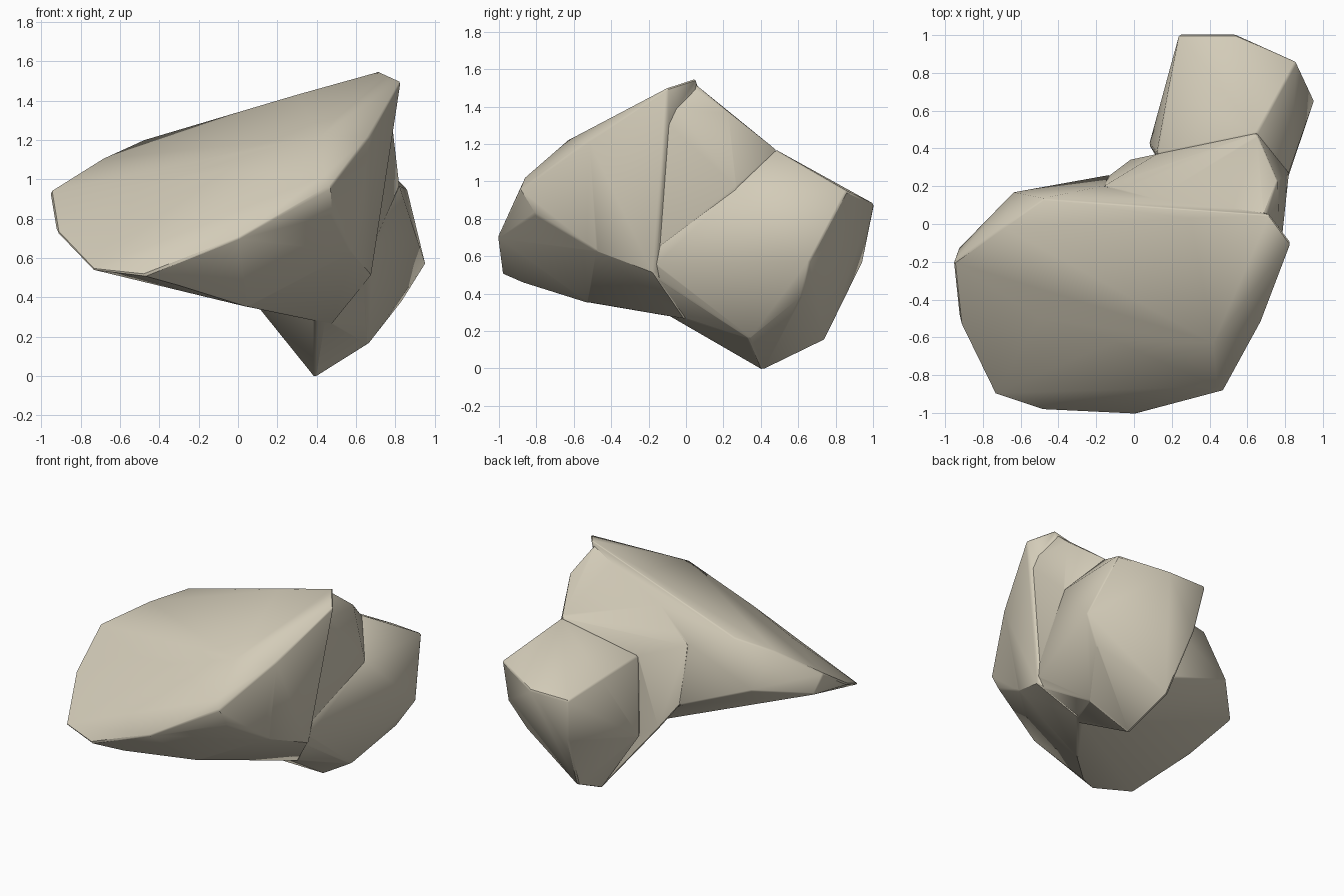
import bpy
import bmesh
import math

# Remove the default cube only
default_cube = bpy.data.objects.get("Cube")
if default_cube:
    bpy.data.objects.remove(default_cube, do_unlink=True)

# Single stone colour
stone = bpy.data.materials.new("pale_beige_stone")
stone.use_nodes = True
colour = (0.65, 0.60, 0.48, 1.0)
stone.diffuse_color = colour
stone.node_tree.nodes["Principled BSDF"].inputs["Base Color"].default_value = colour


def bevelled_hull(name, corners, bevel_width=.01, sharp_degrees=42):
    """Make a convex chunk around its corner points, with worn sharp edges."""
    bm = bmesh.new()
    for corner in corners:
        bm.verts.new(corner)
    hull = bmesh.ops.convex_hull(bm, input=list(bm.verts))
    leftovers = set(hull["geom_interior"]) | set(hull["geom_unused"])
    loose = [item for item in leftovers if isinstance(item, bmesh.types.BMVert)]
    if loose:
        bmesh.ops.delete(bm, geom=loose, context="VERTS")
    bmesh.ops.recalc_face_normals(bm, faces=list(bm.faces))

    sharp = [edge for edge in bm.edges
             if edge.calc_face_angle(0) > math.radians(sharp_degrees)]
    bmesh.ops.bevel(bm, geom=sharp, offset=bevel_width, offset_type="OFFSET",
                    segments=1, profile=0.5, affect="EDGES", clamp_overlap=True)
    bmesh.ops.recalc_face_normals(bm, faces=list(bm.faces))

    mesh = bpy.data.meshes.new(name)
    bm.to_mesh(mesh)
    bm.free()
    mesh.materials.append(stone)
    chunk = bpy.data.objects.new(name, mesh)
    bpy.context.collection.objects.link(chunk)
    return chunk


# Outer rim of the broad sloping head
head_rim = [
    (-.74, -.9, .54), (-.48, -.985, .51), (0, -1.01, .7), (.47, -.885, .96),
    (.67, -.52, 1.22), (.83, -.1, 1.5), (-.955, -.2, .94), (-.92, -.53, .73),
    (-.93, -.13, .81), (-.48, .135, 1.2), (-.64, .17, .87),
]
# Swollen upper surface and ridge
head_crown = [
    (.72, .05, 1.55), (.3, .03, 1.43), (-.7, -.02, 1.1), (.44, -.86, 1.02),
    (.42, -.63, 1.22), (.6, -.35, 1.36), (-.1, -.62, 1.04), (-.5, -.5, .96),
]
# Back wall and lower side of the head
head_underside = [
    (-.17, .2, 1.09), (-.14, .26, .67), (.48, -.8, .82), (.58, -.48, .63),
    (.68, -.17, .51), (.05, -.52, .35), (.48, 0, .26), (-.3, -.87, .46),
]
# Corners of the saddle joining head and stem
saddle = [
    (.65, .48, 1.17), (.12, .37, 1), (.82, .27, .97), (.66, .34, .16),
    (.4, -.11, .29), (.64, -.28, .56), (.39, .41, -.01),
]
# Slope rising from the saddle to the ridge, and the wall under its edge
neck_sides = [
    (.69, .05, 1.52), (.77, -.2, 1.4), (.76, .23, 1.37), (.3, .05, 1.4),
    (0, .06, 1.3), (-.02, .34, .5), (-.14, .25, .68), (-.16, .2, 1.08),
]
# Stem leading back and down to a blunt end
stem_end = [
    (.24, 1.005, .88), (.54, 1.005, .88), (.86, .86, .95), (.955, .66, .57),
    (.84, .62, .39), (.28, .94, .56), (.34, .74, .15), (.18, .7, .94),
    (.08, .42, .45),
]

body = bevelled_hull("rock_body", head_rim + head_crown + head_underside)
neck = bevelled_hull("rock_neck", saddle + neck_sides)
stem = bevelled_hull("rock_stem", stem_end + saddle)

# Fuse the chunks into one solid rock
bpy.ops.object.select_all(action="DESELECT")
bpy.context.view_layer.objects.active = body
body.select_set(True)
for chunk in (neck, stem):
    union = body.modifiers.new("fuse", "BOOLEAN")
    union.operation = "UNION"
    union.solver = "EXACT"
    union.object = chunk
    bpy.ops.object.modifier_apply(modifier=union.name)
    bpy.data.objects.remove(chunk, do_unlink=True)

# Soft shading across shallow facets, crisp main edges
bpy.ops.object.shade_smooth_by_angle(angle=math.radians(35))
